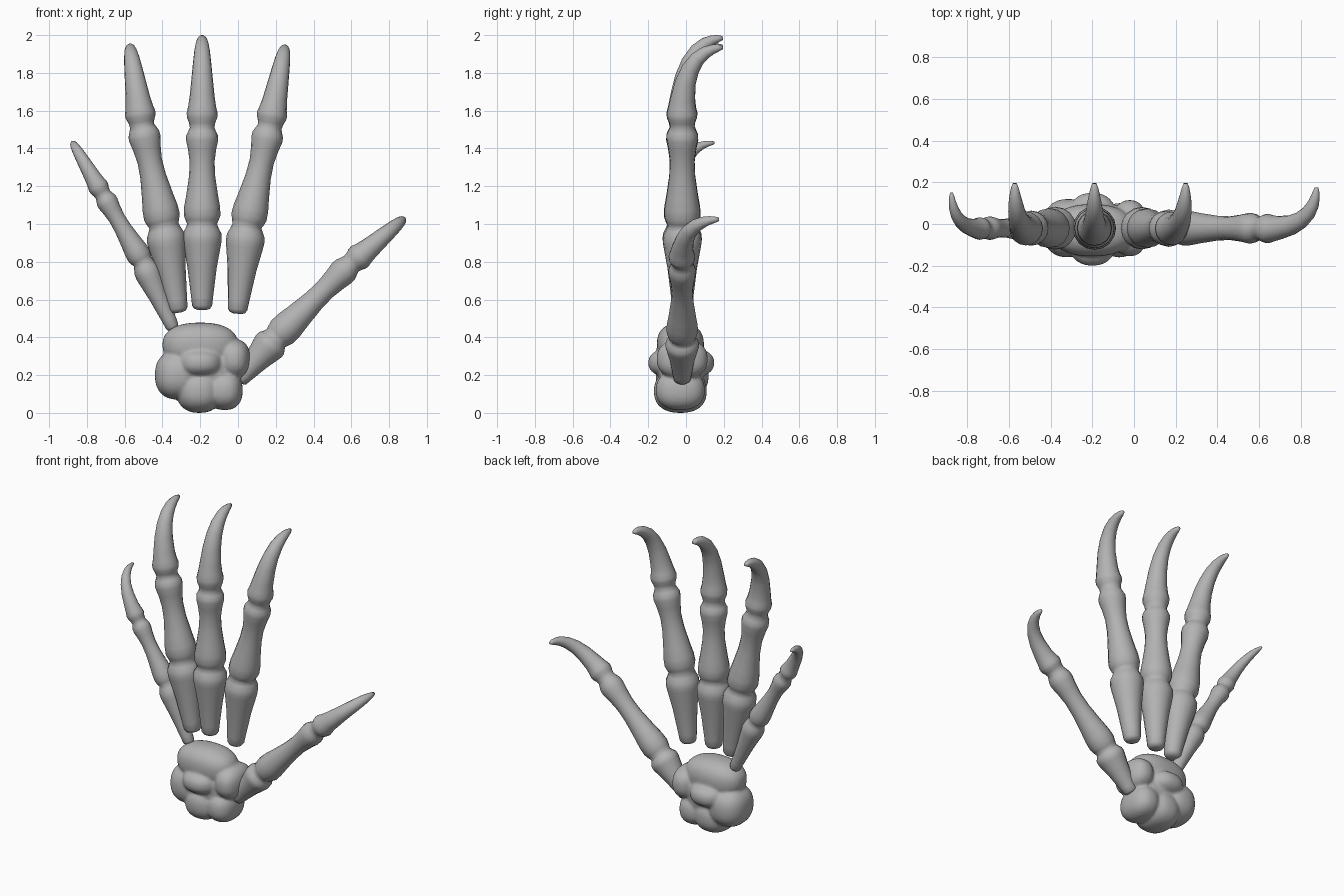
import bpy, bmesh, math
from mathutils import Vector

if "Cube" in bpy.data.objects:
    bpy.data.objects.remove(bpy.data.objects["Cube"])

bone = bpy.data.materials.new("bone_grey")
bone.diffuse_color = (0.45, 0.45, 0.45, 1)
bone.use_nodes = True
bone.node_tree.nodes["Principled BSDF"].inputs["Base Color"].default_value = bone.diffuse_color

# (position along the bone, radius relative to the finger's knuckle radius)
PALM_BONE = [(0, .22), (.015, .42), (.05, .53), (.15, .58), (.5, .78), (.76, 1.0),
             (.82, 1.04), (.89, 1.02), (.95, .88), (1, .79)]
MID_BONE = [(.04, .88), (.09, .97), (.18, .95), (.3, .84), (.5, .69), (.65, .66),
            (.78, .75), (.87, .85), (.92, .84), (.96, .74), (1, .65)]
CLAW = [(.03, .7), (.06, .8), (.09, .82), (.13, .74), (.2, .66), (.35, .56), (.5, .48),
        (.65, .41), (.78, .34), (.88, .26), (.95, .19), (1, .1)]
SIDES = 16
Y0 = -0.02


def new_object(name, bm):
    bmesh.ops.recalc_face_normals(bm, faces=bm.faces)
    for f in bm.faces:
        f.smooth = True
    me = bpy.data.meshes.new(name)
    bm.to_mesh(me)
    bm.free()
    me.materials.append(bone)
    ob = bpy.data.objects.new(name, me)
    bpy.context.collection.objects.link(ob)
    return ob


def finger(name, base, knuckle, joint, tip, tip_y, size):
    """Sweep rings along two straight bones and a claw that curls backwards."""
    a, b, c = (Vector((x, Y0, z)) for x, z in (base, knuckle, joint))
    e = Vector((tip[0], tip_y, tip[1]))
    ctrl = c.lerp(Vector((tip[0], Y0 - .02, tip[1])), .96)
    path = [(a.lerp(b, t), r) for t, r in PALM_BONE]
    path += [(b.lerp(c, t), r) for t, r in MID_BONE]
    path += [(c * (1-t)**2 + ctrl * 2*t*(1-t) + e * t*t, r) for t, r in CLAW]
    bm = bmesh.new()
    rings = []
    for i, (p, r) in enumerate(path):
        q0, q1 = path[max(i-1, 0)][0], path[min(i+1, len(path)-1)][0]
        tangent = (q1 - q0).normalized()
        flat = Vector((tangent.x, 0, tangent.z))
        if flat.length < .3:
            flat = e - c
            flat.y = 0
        side = flat.normalized().cross(Vector((0, 1, 0)))
        up = side.cross(tangent).normalized()
        rings.append([bm.verts.new(p + size * r * (side * math.cos(k * math.tau / SIDES)
                                                   + up * math.sin(k * math.tau / SIDES)))
                      for k in range(SIDES)])
    for r0, r1 in zip(rings, rings[1:]):
        for k in range(SIDES):
            n = (k + 1) % SIDES
            bm.faces.new((r0[k], r0[n], r1[n], r1[k]))
    bm.faces.new(rings[0])
    bm.faces.new(rings[-1])
    new_object(name, bm)


# Fingers and thumb: base, knuckle, joint, tip as (x, z)
finger("little_finger", (-.34, .44), (-.505, .80), (-.715, 1.155), (-.875, 1.43), .15, .066)
finger("ring_finger", (-.315, .53), (-.392, .99), (-.508, 1.52), (-.572, 1.94), .195, .099)
finger("middle_finger", (-.19, .545), (-.19, 1.0), (-.19, 1.51), (-.19, 1.985), .195, .1)
finger("index_finger", (-.005, .525), (.047, .99), (.168, 1.515), (.248, 1.935), .195, .098)
finger("thumb", (.0, .17), (.20, .395), (.60, .79), (.875, 1.025), .175, .086)

# Wrist: lumpy stones fused into one mass with soft seams
STONES = [((-.20, -.03, .36), (.20, .125, .118)),
          ((-.20, -.025, .265), (.13, .175, .085)),
          ((-.315, -.02, .20), (.125, .14, .13)),
          ((-.02, -.02, .285), (.085, .135, .105)),
          ((-.205, -.03, .115), (.12, .14, .115)),
          ((-.07, -.03, .12), (.095, .13, .105)),
          ((-.18, -.025, .24), (.19, .12, .19))]
bm = bmesh.new()
for centre, radii in STONES:
    for v in bmesh.ops.create_icosphere(bm, subdivisions=4, radius=1)["verts"]:
        # slightly squared-off ellipsoid
        v.co = Vector([centre[i] + radii[i] * math.copysign(abs(v.co[i])**.85, v.co[i])
                       for i in range(3)])
wrist = new_object("wrist_bones", bm)
remesh = wrist.modifiers.new("fuse", 'REMESH')
remesh.mode = 'VOXEL'
remesh.voxel_size = .01
remesh.use_smooth_shade = True
soften = wrist.modifiers.new("soften", 'SMOOTH')
soften.factor = .5
soften.iterations = 3
